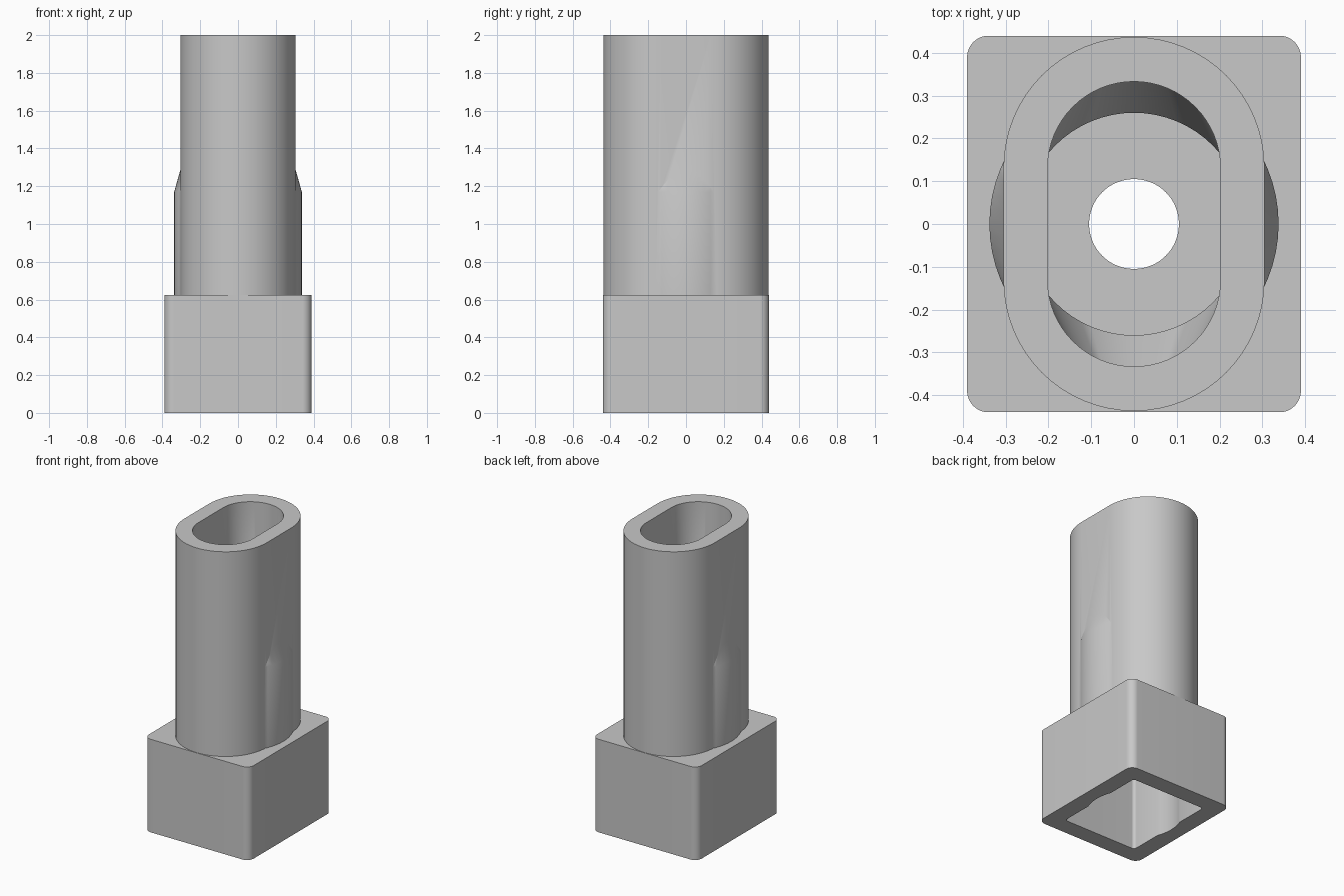
import bpy, bmesh, math

cube = bpy.data.objects.get("Cube")
if cube:
    bpy.data.objects.remove(cube, do_unlink=True)

grey = bpy.data.materials.new("plain grey")
grey.use_nodes = True
colour = (0.58, 0.58, 0.58, 1)
grey.diffuse_color = colour
grey.node_tree.nodes["Principled BSDF"].inputs["Base Color"].default_value = colour


def rounded(hx, hy, r, steps=16):
    """Rounded rectangle outline, becoming an oblong or circle for a large radius."""
    pts = []
    for q, (sx, sy) in enumerate([(1, 1), (-1, 1), (-1, -1), (1, -1)]):
        for i in range(steps + 1):
            a = (q + i / steps) * math.pi / 2
            pts.append((sx * (hx - r) + r * math.cos(a), sy * (hy - r) + r * math.sin(a)))
    return pts


def circle(r):
    return rounded(r, r, r)


def loft(name, rings):
    """Closed solid through a stack of (height, outline) rings."""
    bm = bmesh.new()
    loops = [[bm.verts.new((x, y, z)) for x, y in pts] for z, pts in rings]
    for low, high in zip(loops, loops[1:]):
        for i in range(len(low)):
            j = (i + 1) % len(low)
            bm.faces.new((low[i], low[j], high[j], high[i]))
    bm.faces.new(loops[0][::-1])
    bm.faces.new(loops[-1])
    bmesh.ops.remove_doubles(bm, verts=bm.verts[:], dist=1e-5)
    bmesh.ops.recalc_face_normals(bm, faces=bm.faces[:])
    mesh = bpy.data.meshes.new(name)
    bm.to_mesh(mesh)
    bm.free()
    mesh.materials.append(grey)
    obj = bpy.data.objects.new(name, mesh)
    bpy.context.collection.objects.link(obj)
    return obj


def combine(target, other, operation):
    other.hide_render = True
    mod = target.modifiers.new(operation.lower(), 'BOOLEAN')
    mod.operation, mod.object, mod.solver = operation, other, 'EXACT'
    bpy.context.view_layer.objects.active = target
    bpy.ops.object.modifier_apply(modifier=mod.name)
    bpy.data.objects.remove(other, do_unlink=True)


BLOCK_TOP, TAPER_LOW, TAPER_HIGH, TOP = 0.625, 1.17, 1.29, 2.0
FLOOR, CEILING = 0.63, 0.52

# Rectangular block, oblong tube and the round swelling at the tube's foot
body = loft("socket_body", [(0, rounded(0.39, 0.44, 0.05)), (BLOCK_TOP, rounded(0.39, 0.44, 0.05))])
tube_outline = rounded(0.305, 0.437, 0.305)
combine(body, loft("tube", [(0.57, tube_outline), (TOP, tube_outline)]), 'UNION')
combine(body, loft("swelling", [(0.575, circle(0.338)), (TAPER_LOW, circle(0.338)),
                                (TAPER_HIGH, circle(0.304))]), 'UNION')

# Upper cavity: round at the bottom, blending to an oblong mouth
mouth = rounded(0.202, 0.333, 0.202)
combine(body, loft("upper_cavity", [(FLOOR, circle(0.26)), (TAPER_LOW, circle(0.26)),
                                    (TAPER_HIGH, mouth), (TOP + 0.1, mouth)]), 'DIFFERENCE')

# Lower cavity: rectangular socket with a round relief in its long sides
socket = rounded(0.275, 0.325, 0.02)
combine(body, loft("lower_cavity", [(-0.1, socket), (CEILING, socket)]), 'DIFFERENCE')
combine(body, loft("relief", [(-0.1, circle(0.295)), (CEILING - 0.005, circle(0.295))]), 'DIFFERENCE')

# Round hole between the two cavities
combine(body, loft("through_hole", [(0.4, circle(0.105)), (0.8, circle(0.105))]), 'DIFFERENCE')

# Smooth curved walls, keep sharp rims
bpy.ops.object.select_all(action='DESELECT')
body.select_set(True)
bpy.context.view_layer.objects.active = body
bpy.ops.object.shade_smooth_by_angle(angle=math.radians(25))
